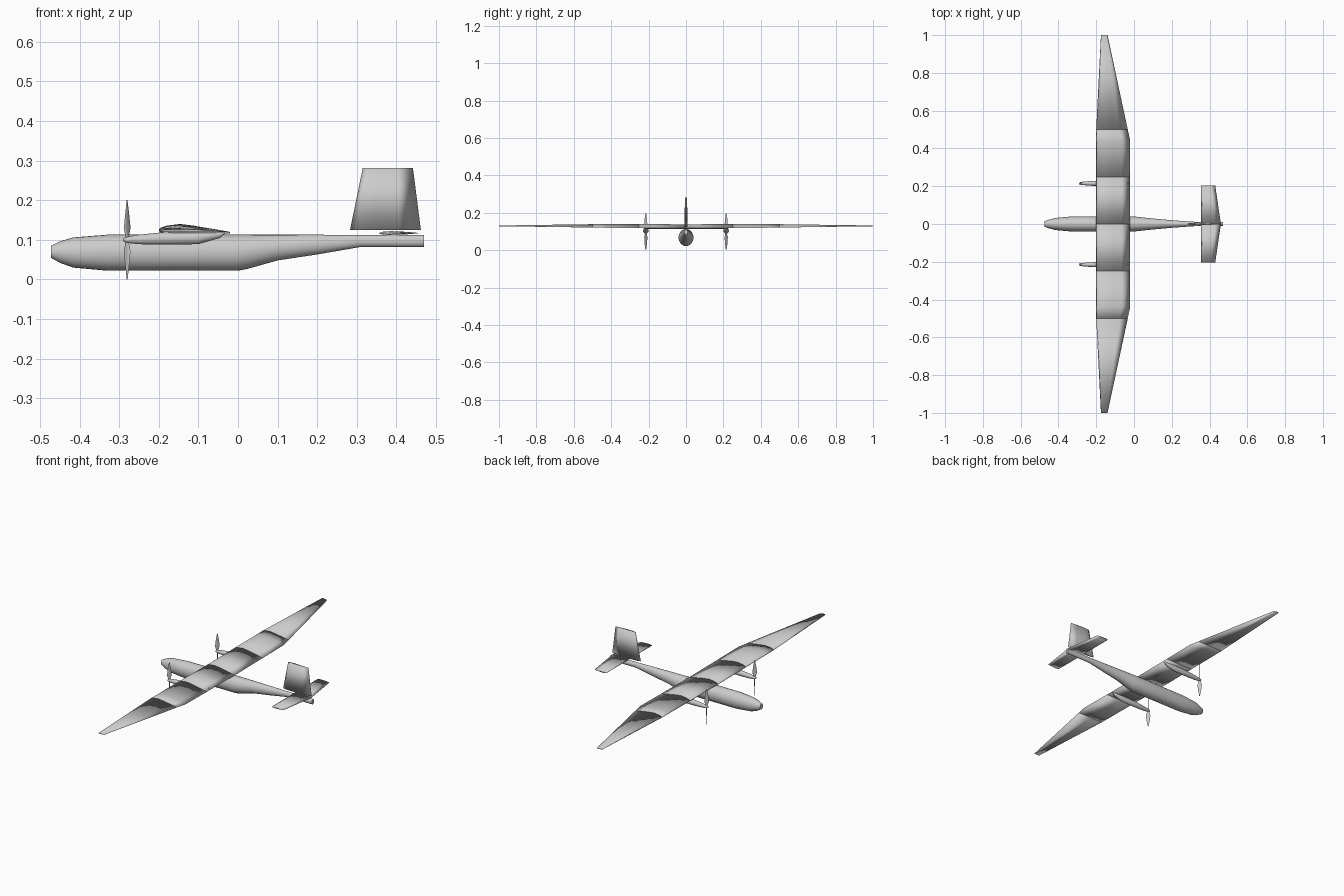
import bpy, bmesh
from math import sin, cos, pi, radians

cube = bpy.data.objects.get("Cube")
if cube:
    bpy.data.objects.remove(cube)

grey = bpy.data.materials.new("light grey")
grey.use_nodes = True
grey.diffuse_color = (0.6, 0.6, 0.6, 1)
grey.node_tree.nodes["Principled BSDF"].inputs["Base Color"].default_value = (0.6, 0.6, 0.6, 1)


def loft(name, rings, sharp=None):
    """Skin a row of equal rings into a closed body; sharp is an edge angle in degrees."""
    bm = bmesh.new()
    rows = [[bm.verts.new(p) for p in ring] for ring in rings]
    n = len(rows[0])
    for a, b in zip(rows, rows[1:]):
        for i in range(n):
            j = (i + 1) % n
            bm.faces.new((a[i], a[j], b[j], b[i]))
    bm.faces.new(rows[0])
    bm.faces.new(rows[-1])
    bmesh.ops.recalc_face_normals(bm, faces=bm.faces)
    for f in bm.faces:
        f.smooth = True
    mesh = bpy.data.meshes.new(name)
    bm.to_mesh(mesh)
    bm.free()
    mesh.materials.append(grey)
    obj = bpy.data.objects.new(name, mesh)
    bpy.context.collection.objects.link(obj)
    if sharp:
        bpy.ops.object.select_all(action='DESELECT')
        obj.select_set(True)
        bpy.context.view_layer.objects.active = obj
        bpy.ops.object.shade_smooth_by_angle(angle=radians(sharp))
    return obj


def oval(x, y, z, ry, rz, n=24):
    return [(x, y + ry * cos(2 * pi * i / n), z + rz * sin(2 * pi * i / n)) for i in range(n)]


# Chord fraction and thickness fraction around each kind of section
CAMBERED = [(1, 0), (.75, .42), (.5, .8), (.3, 1), (.12, .82), (.03, .55),
            (0, .3), (.03, .08), (.15, 0), (.5, 0)]
SYMMETRIC = [(1, 0), (.7, .3), (.3, .5), (.08, .32), (0, 0), (.08, -.32), (.3, -.5), (.7, -.3)]


def wing_ring(y, lead, trail, z, thick, profile=CAMBERED):
    return [(lead + u * (trail - lead), y, z + w * thick) for u, w in profile]


def fin_ring(z, lead, trail, thick):
    return [(lead + u * (trail - lead), w * thick, z) for u, w in SYMMETRIC]


# Fuselage and tail boom: x, bottom, top, half width
stations = [(-.473, .055, .085, .015), (-.45, .042, .096, .023), (-.417, .03, .106, .032),
            (-.33, .022, .113, .04), (-.15, .022, .113, .04), (0, .022, .113, .04),
            (.025, .027, .113, .037), (.1, .048, .113, .029), (.2, .063, .113, .02),
            (.31, .082, .112, .012), (.47, .082, .112, .01)]
loft("fuselage", [oval(x, 0, (b + t) / 2, w, (t - b) / 2) for x, b, t, w in stations], 40)

# Fin
loft("fin", [fin_ring(.125, .283, .462, .016), fin_ring(.281, .315, .442, .012)])

for side, s in (("front", -1), ("back", 1)):
    # Wing panels, each closed at both ends
    loft("inner_wing_" + side, [wing_ring(s * y, -.2, -.02, z, .022)
                                for y, z in ((0, .116), (.25, .118))])
    loft("middle_wing_" + side, [wing_ring(s * .25, -.2, -.02, .118, .022),
                                 wing_ring(s * .44, -.2, -.02, .12, .019),
                                 wing_ring(s * .5, -.2, -.033, .121, .018)])
    loft("outer_wing_" + side, [wing_ring(s * .5, -.2, -.033, .121, .018),
                                wing_ring(s, -.175, -.14, .128, .004)])

    # Tailplane half
    loft("tailplane_" + side, [wing_ring(0, .355, .46, .117, .01, SYMMETRIC),
                               wing_ring(s * .205, .355, .43, .117, .007, SYMMETRIC)])

    # Engine nacelle under the wing
    y = s * .215
    loft("nacelle_" + side, [oval(x, y, z, ry, rz, 16) for x, z, ry, rz in (
        (-.268, .101, .009, .01), (-.25, .101, .011, .012), (-.2, .103, .014, .015),
        (-.1, .105, .014, .016), (-.045, .113, .007, .008), (-.03, .12, .002, .002))], 40)

    # Spinner
    loft("spinner_" + side, [oval(x, y, .1, r, r, 16) for x, r in (
        (-.291, .001), (-.288, .005), (-.28, .008), (-.268, .009))], 50)

    # Twisted propeller blades, one up and one down
    for end, d in (("upper", 1), ("lower", -1)):
        rings = []
        for dist, chord, thick, turn in ((.003, .008, .006, 60), (.03, .024, .004, 45),
                                         (.06, .018, .003, 38), (.1, .004, .001, 30)):
            c, q = cos(radians(turn)), d * sin(radians(turn))
            rings.append([(-.28 + (u - .5) * chord * q + w * thick * c,
                           y + (u - .5) * chord * c - w * thick * q,
                           .1 + d * dist) for u, w in SYMMETRIC])
        loft(f"{end}_blade_{side}", rings, 50)
